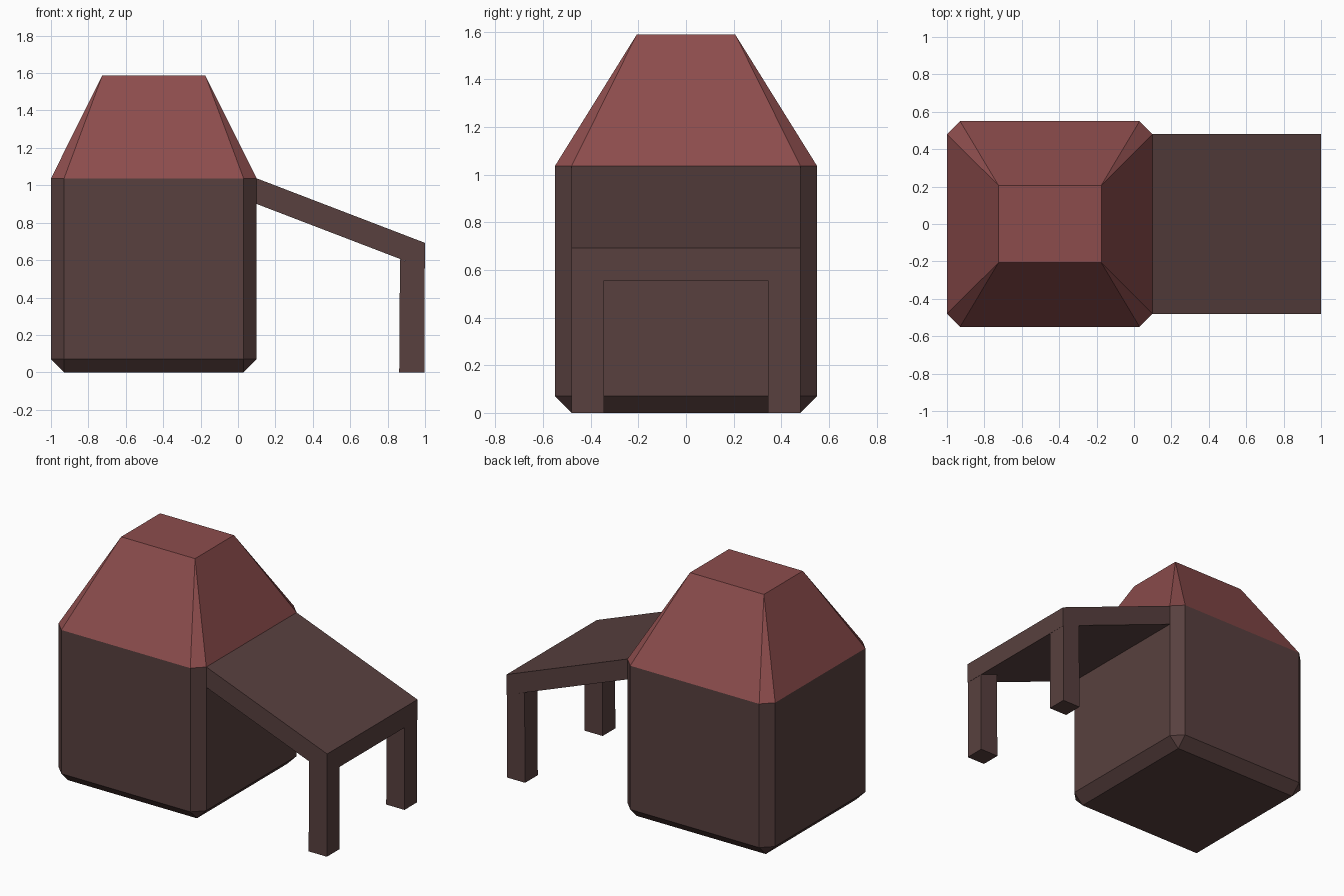
import bpy
import bmesh

if "Cube" in bpy.data.objects:
    bpy.data.objects.remove(bpy.data.objects["Cube"])


def material(name, rgb):
    m = bpy.data.materials.new(name)
    m.diffuse_color = (*rgb, 1.0)
    m.use_nodes = True
    m.node_tree.nodes["Principled BSDF"].inputs["Base Color"].default_value = m.diffuse_color
    return m


dark_brown = material("dark brown", (0.098, 0.051, 0.049))
red_brown = material("red brown", (0.262, 0.073, 0.073))


def finish(name, bm, mat):
    bmesh.ops.remove_doubles(bm, verts=bm.verts[:], dist=0.0005)
    bmesh.ops.recalc_face_normals(bm, faces=bm.faces[:])
    mesh = bpy.data.meshes.new(name)
    bm.to_mesh(mesh)
    bm.free()
    mesh.materials.append(mat)
    obj = bpy.data.objects.new(name, mesh)
    bpy.context.collection.objects.link(obj)
    return obj


def ring(bm, hx, hy, cut, z, cx=-0.45):
    """Rectangle with cut corners; cut = 0 collapses to four corners."""
    pts = [(hx, -hy + cut), (hx, hy - cut), (hx - cut, hy), (-hx + cut, hy),
           (-hx, hy - cut), (-hx, -hy + cut), (-hx + cut, -hy), (hx - cut, -hy)]
    return [bm.verts.new((cx + x, y, z)) for x, y in pts]


def loft(name, sections, mat):
    bm = bmesh.new()
    rings = [ring(bm, *s) for s in sections]
    for a, b in zip(rings, rings[1:]):
        for i in range(8):
            j = (i + 1) % 8
            bm.faces.new((a[i], a[j], b[j], b[i]))
    bm.faces.new(rings[0])
    bm.faces.new(rings[-1])
    return finish(name, bm, mat)


def prism(name, profile, y0, y1, mat):
    """Extrude an x-z outline along y."""
    bm = bmesh.new()
    face = bm.faces.new([bm.verts.new((x, y0, z)) for x, z in profile])
    ext = bmesh.ops.extrude_face_region(bm, geom=[face])
    verts = [v for v in ext["geom"] if isinstance(v, bmesh.types.BMVert)]
    bmesh.ops.translate(bm, verts=verts, vec=(0, y1 - y0, 0))
    return finish(name, bm, mat)


# Chamfered house body
loft("house_body", [(0.48, 0.48, 0, 0), (0.55, 0.55, 0.07, 0.07),
                    (0.55, 0.55, 0.07, 1.037)], dark_brown)

# Tapered roof with flat top
loft("roof", [(0.55, 0.55, 0.07, 1.037), (0.275, 0.207, 0, 1.588)], red_brown)

# Sloping porch canopy
prism("porch_canopy", [(0.10, 1.037), (0.10, 0.90), (1.0, 0.555), (1.0, 0.692)],
      -0.48, 0.48, dark_brown)

# Two porch posts, tops cut to the canopy slope
for side, y0, y1 in (("front", -0.48, -0.345), ("back", 0.345, 0.48)):
    prism(side + "_porch_post", [(0.862, 0), (0.998, 0), (0.998, 0.556), (0.866, 0.606)],
          y0, y1, dark_brown)
